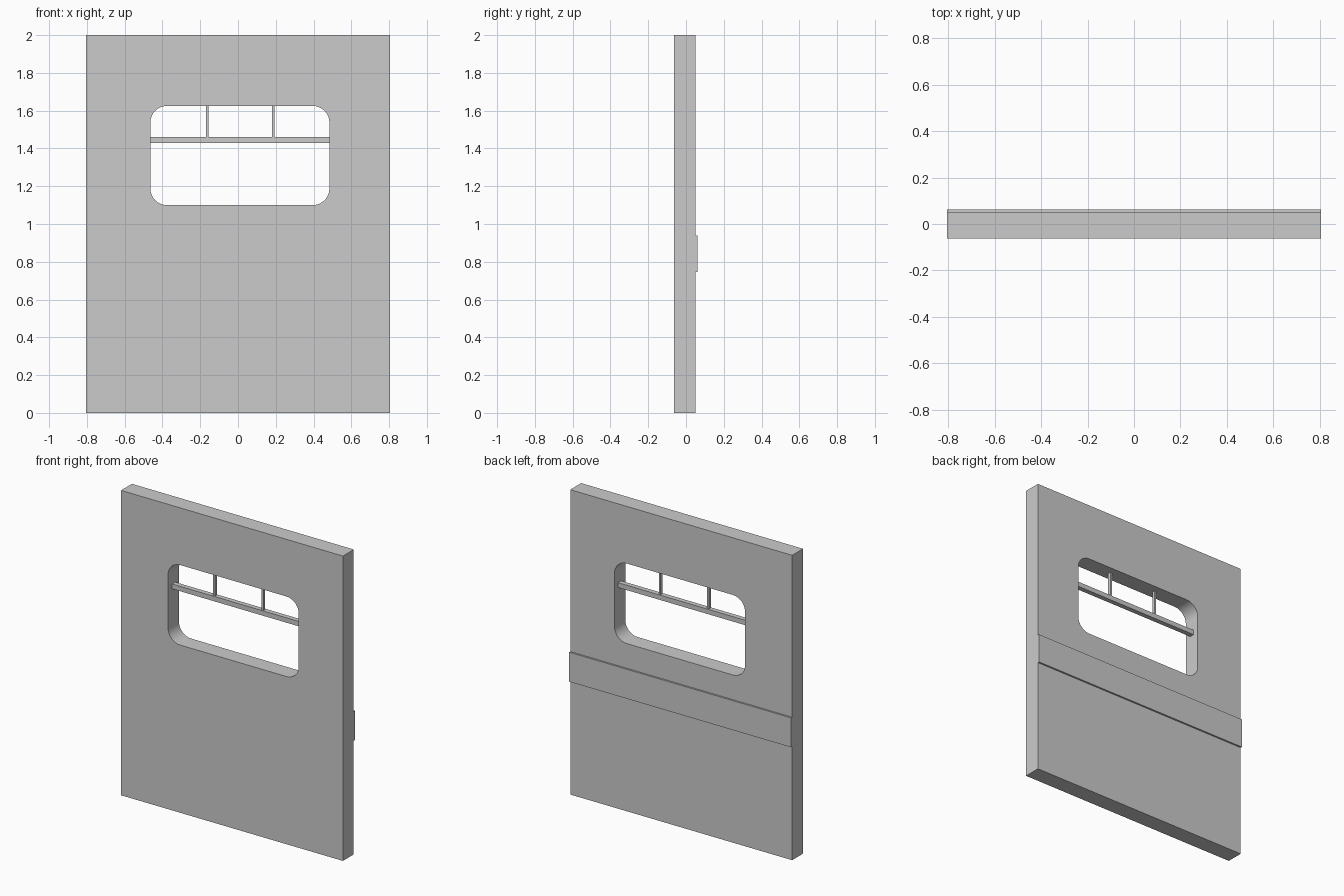
import bpy, bmesh
from math import pi, cos, sin

if "Cube" in bpy.data.objects:
    bpy.data.objects.remove(bpy.data.objects["Cube"])

FRONT, BACK = -0.0625, 0.05           # door slab faces
HALF_W, HEIGHT = 0.805, 2.0
WIN = (-0.464, 0.484, 1.10, 1.625)    # window x0, x1, z0, z1


def finish(bm, name):
    bmesh.ops.recalc_face_normals(bm, faces=bm.faces)
    mesh = bpy.data.meshes.new(name)
    bm.to_mesh(mesh)
    bm.free()
    obj = bpy.data.objects.new(name, mesh)
    bpy.context.collection.objects.link(obj)
    return obj


def box(name, x0, x1, y0, y1, z0, z1):
    bm = bmesh.new()
    bmesh.ops.create_cube(bm, size=1)
    for v in bm.verts:
        v.co = ((x0 + x1) / 2 + v.co.x * (x1 - x0),
                (y0 + y1) / 2 + v.co.y * (y1 - y0),
                (z0 + z1) / 2 + v.co.z * (z1 - z0))
    return finish(bm, name)


def rounded_rect(x0, x1, z0, z1, r, steps=8):
    pts = []
    corners = [(x1 - r, z1 - r), (x0 + r, z1 - r), (x0 + r, z0 + r), (x1 - r, z0 + r)]
    for i, (cx, cz) in enumerate(corners):
        for s in range(steps + 1):
            a = (i + s / steps) * pi / 2
            pts.append((cx + r * cos(a), cz + r * sin(a)))
    return pts


# Slab with a rounded window opening
bm = bmesh.new()
outer = [(-HALF_W, 0), (HALF_W, 0), (HALF_W, HEIGHT), (-HALF_W, HEIGHT)]
for loop in (outer, rounded_rect(*WIN, 0.088)):
    vs = [bm.verts.new((x, FRONT, z)) for x, z in loop]
    for a, b in zip(vs, vs[1:] + vs[:1]):
        bm.edges.new((a, b))
bmesh.ops.triangle_fill(bm, edges=bm.edges[:], use_beauty=True, normal=(0, -1, 0))
ext = bmesh.ops.extrude_face_region(bm, geom=bm.faces[:], use_keep_orig=True)
moved = [g for g in ext["geom"] if isinstance(g, bmesh.types.BMVert)]
bmesh.ops.translate(bm, verts=moved, vec=(0, BACK - FRONT, 0))
slab = finish(bm, "door_panel")
bpy.context.view_layer.objects.active = slab
slab.select_set(True)
bpy.ops.object.shade_smooth_by_angle(angle=pi / 6)

# Raised band across the back
box("back_band", -HALF_W, HALF_W, BACK - 0.01, 0.0615, 0.745, 0.938)

# Window crossbar and the two upright dividers above it
box("window_crossbar", WIN[0] - 0.005, WIN[1] + 0.005, -0.02, 0.012, 1.429, 1.461)
for side, x in (("left", -0.164), ("right", 0.187)):
    box(f"window_divider_{side}", x - 0.0065, x + 0.0065, -0.014, 0.006, 1.455, WIN[3] + 0.005)
